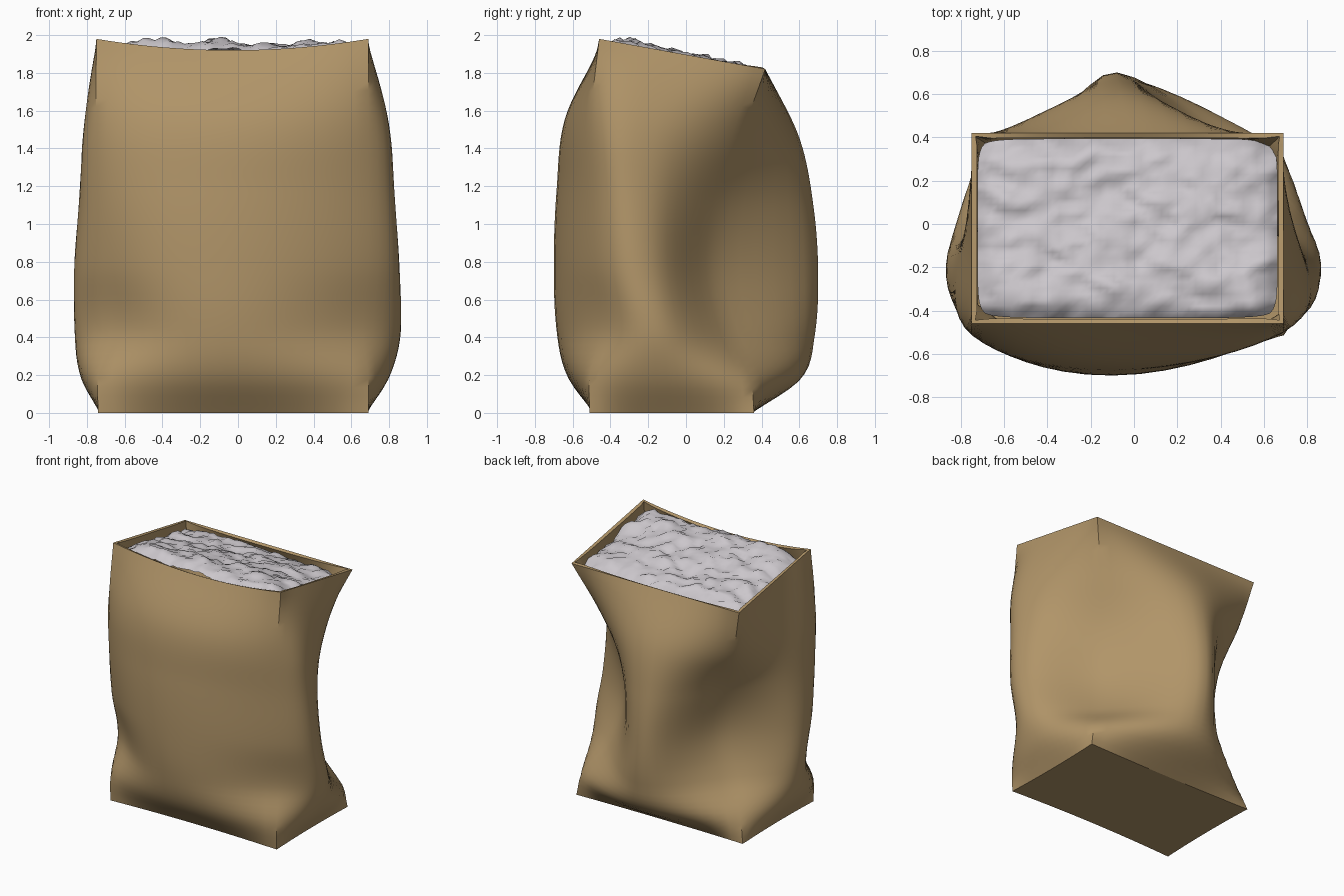
import bpy, math
from mathutils import Vector, noise

if "Cube" in bpy.data.objects:
    bpy.data.objects.remove(bpy.data.objects["Cube"])

def material(name, rgb):
    m = bpy.data.materials.new(name)
    m.diffuse_color = (*rgb, 1)
    m.use_nodes = True
    m.node_tree.nodes["Principled BSDF"].inputs["Base Color"].default_value = m.diffuse_color
    return m

def add_object(name, verts, faces, mat):
    me = bpy.data.meshes.new(name)
    me.from_pydata(verts, [], faces)
    me.materials.append(mat)
    ob = bpy.data.objects.new(name, me)
    bpy.context.collection.objects.link(ob)
    bpy.ops.object.select_all(action='DESELECT')
    ob.select_set(True)
    bpy.context.view_layer.objects.active = ob
    return ob

def hermite(p0, p1, m0, m1, f):
    return ((2*f**3 - 3*f**2 + 1)*p0 + (f**3 - 2*f**2 + f)*m0
            + (3*f**2 - 2*f**3)*p1 + (f**3 - f**2)*m1)

# Height fractions, and the path each corner and side middle follows upwards
LEVELS = [0, .1, .22, .4, .6, .8, 1]
PATHS = {
    "front_left":  [(-.74, -.51), (-.74, -.50), (-.67, -.44), (-.71, -.49), (-.735, -.515), (-.75, -.51), (-.75, -.46)],
    "front":       [(-.03, -.49), (-.05, -.63), (-.08, -.685), (-.1, -.70), (-.1, -.685), (-.06, -.64), (-.03, -.46)],
    "front_right": [(.69, -.51), (.69, -.51), (.66, -.45), (.69, -.48), (.69, -.49), (.69, -.50), (.69, -.46)],
    "right":       [(.68, -.08), (.80, -.1), (.855, -.13), (.835, -.18), (.805, -.19), (.78, -.16), (.69, -.02)],
    "back_right":  [(.69, .36), (.65, .34), (.51, .23), (.435, .15), (.45, .18), (.55, .29), (.69, .42)],
    "back":        [(-.03, .35), (-.04, .61), (-.06, .68), (-.08, .70), (-.08, .675), (-.06, .60), (-.03, .42)],
    "back_left":   [(-.74, .36), (-.68, .31), (-.54, .23), (-.45, .21), (-.52, .25), (-.66, .36), (-.75, .42)],
    "left":        [(-.73, -.08), (-.83, -.1), (-.86, -.13), (-.85, -.15), (-.815, -.13), (-.785, -.08), (-.75, -.02)],
}

def along(path, t):
    """Smooth point on a path at height fraction t."""
    p = [Vector(q) for q in path]
    n = len(p) - 1
    i = min(max(k for k in range(n + 1) if LEVELS[k] <= t), n - 1)
    def slope(k):
        a, b = max(k - 1, 0), min(k + 1, n)
        return (p[b] - p[a]) / (LEVELS[b] - LEVELS[a])
    h = LEVELS[i + 1] - LEVELS[i]
    return hermite(p[i], p[i + 1], slope(i)*h, slope(i + 1)*h, (t - LEVELS[i]) / h)

HALF = 8              # segments per half side
COLS, ROWS = HALF * 8, 44

def ring(t):
    """Cross-section: sharp corners at the ends, soft ones in the middle."""
    k = [along(p, t) for p in PATHS.values()]
    # tangents, longest on the front so that its panel stays full
    weight = [.5, .72, .5, .58, .4, .6, .4, .58]
    tan = [(k[(i+1) % 8] - k[i-1]) * weight[i] for i in range(8)]
    soft = min(1, 1.3 * math.sin(math.pi * t))
    out = []
    for j in range(COLS):
        i, f = j // HALF, (j % HALF) / HALF
        smooth = hermite(k[i], k[(i+1) % 8], tan[i], tan[(i+1) % 8], f)
        c = i - i % 2
        g = (f + i % 2) / 2
        a, m, b = k[c], k[c + 1], k[(c + 2) % 8]
        sharp = a*(2*g - 1)*(g - 1) + m*4*g*(1 - g) + b*g*(2*g - 1)
        out.append(sharp.lerp(smooth, soft))
    return out

def rim_height(y):
    return 1.98 - .16 * (y + .46) / .88

# Paper bag: stacked rings, slanted rim sagging at the front
rim = ring(1)
verts, faces = [], []
for r in range(ROWS + 1):
    t = r / ROWS
    for j, p in enumerate(ring(t)):
        g = j / (2 * HALF)
        sag = .06 * 4 * g * (1 - g) if g < 1 else 0
        verts.append((p.x, p.y, t * (rim_height(rim[j].y) - sag * t**3)))
for r in range(ROWS):
    for j in range(COLS):
        a, b = r*COLS + j, r*COLS + (j + 1) % COLS
        faces.append((a, b, b + COLS, a + COLS))
faces.append(tuple(reversed(range(COLS))))
bag = add_object("paper_bag", verts, faces, material("brown paper", (.44, .30, .14)))
mod = bag.modifiers.new("thickness", 'SOLIDIFY')
mod.thickness, mod.offset = .024, -1
bpy.ops.object.modifier_apply(modifier=mod.name)
bpy.ops.object.shade_smooth_by_angle(angle=math.radians(32))

# Powder filling: uneven surface with rounded corners, dropping off at the walls
NX, NY = 44, 30
verts, faces = [], []
for iy in range(NY + 1):
    for ix in range(NX + 1):
        a, b = 2*ix/NX - 1, 2*iy/NY - 1
        corner = 1 - .05 * (a*b)**8
        x, y = -.03 + .693*a*corner, -.02 + .414*b*corner
        drop = min(.10, .07 * (a**10 + b**10)) + .012 * (1 + b)
        bump = .035 * noise.fractal(Vector((x*6, y*10, 3.7)), .6, 2, 4)
        verts.append((x, y, min(2.0, rim_height(y) + .012 + bump - drop)))
for iy in range(NY):
    for ix in range(NX):
        a = iy*(NX + 1) + ix
        faces.append((a, a + 1, a + NX + 2, a + NX + 1))
add_object("powder_filling", verts, faces, material("pale powder", (.60, .57, .60)))
bpy.ops.object.shade_smooth_by_angle(angle=math.radians(80))
